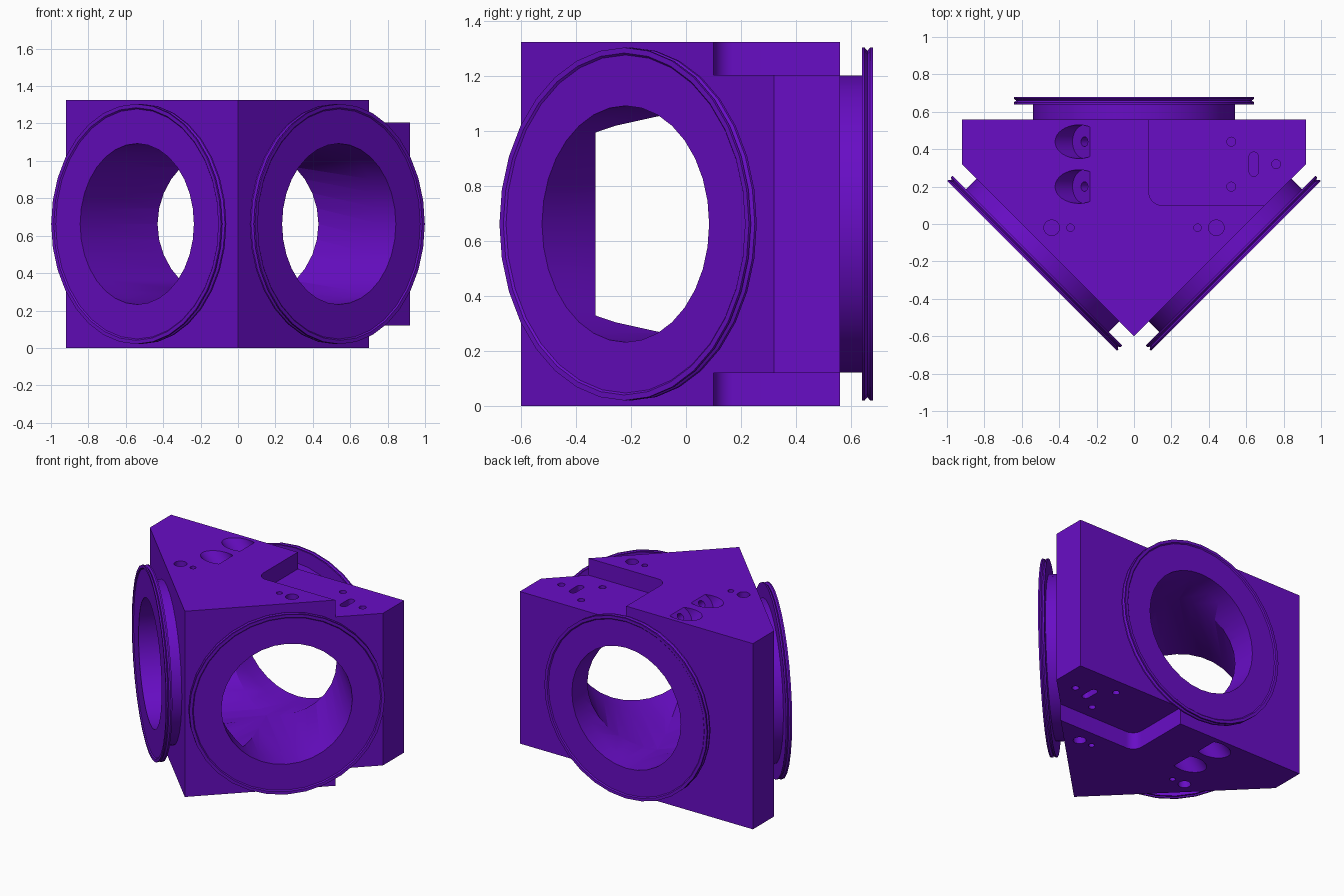
import bpy, bmesh, math
from mathutils import Vector

cube = bpy.data.objects.get("Cube")
if cube:
    bpy.data.objects.remove(cube, do_unlink=True)

H = 1.325            # block height
MID = H / 2          # height of the bore axes
STEP = 0.12          # depth of the corner recess
BORE = 0.43
SEG = 32

purple = bpy.data.materials.new("purple")
purple.use_nodes = True
colour = (0.138, 0.004, 0.56, 1)
purple.diffuse_color = colour
purple.node_tree.nodes["Principled BSDF"].inputs["Base Color"].default_value = colour


def make_object(name, bm):
    bmesh.ops.recalc_face_normals(bm, faces=bm.faces[:])
    mesh = bpy.data.meshes.new(name)
    bm.to_mesh(mesh)
    bm.free()
    mesh.materials.append(purple)
    ob = bpy.data.objects.new(name, mesh)
    bpy.context.collection.objects.link(ob)
    return ob


def prism(name, outline, z0, z1):
    """Extrude a flat outline between two heights."""
    bm = bmesh.new()
    face = bm.faces.new([bm.verts.new((x, y, z0)) for x, y in outline])
    top = bmesh.ops.extrude_face_region(bm, geom=[face])["geom"]
    verts = [g for g in top if isinstance(g, bmesh.types.BMVert)]
    bmesh.ops.translate(bm, verts=verts, vec=(0, 0, z1 - z0))
    return make_object(name, bm)


def lathe(name, profile, origin, axis, seg=SEG, caps=False):
    """Spin (radius, distance) points around an axis."""
    bm = bmesh.new()
    rings = [[bm.verts.new((r * math.cos(2 * math.pi * i / seg),
                            r * math.sin(2 * math.pi * i / seg), d))
              for i in range(seg)] for r, d in profile]
    for a, b in zip(rings, rings[1:]):
        for i in range(seg):
            j = (i + 1) % seg
            bm.faces.new((a[i], a[j], b[j], b[i]))
    if caps:
        bm.faces.new(rings[0][::-1])
        bm.faces.new(rings[-1])
    rot = Vector(axis).to_track_quat('Z', 'Y').to_matrix()
    bmesh.ops.rotate(bm, verts=bm.verts[:], cent=(0, 0, 0), matrix=rot)
    bmesh.ops.translate(bm, verts=bm.verts[:], vec=origin)
    return make_object(name, bm)


def rod(r, origin, axis, d0, d1, seg=SEG):
    return lathe("cutter", [(r, d0), (r, d1)], origin, axis, seg, True)


def cut(target, cutter):
    mod = target.modifiers.new("cut", 'BOOLEAN')
    mod.operation = 'DIFFERENCE'
    mod.solver = 'EXACT'
    mod.object = cutter
    bpy.context.view_layer.objects.active = target
    bpy.ops.object.modifier_apply(modifier=mod.name)
    bpy.data.objects.remove(cutter, do_unlink=True)


def arc(cx, cy, r, a0, a1, n):
    return [(cx + r * math.cos(math.radians(a0 + (a1 - a0) * i / n)),
             cy + r * math.sin(math.radians(a0 + (a1 - a0) * i / n))) for i in range(n + 1)]


# five-sided block
block = prism("block", [(-0.92, 0.56), (-0.92, 0.32), (0, -0.60), (0.92, 0.32), (0.92, 0.56)], 0, H)

# rounded corner recess, slot, screw holes and angled pockets on top and bottom
recess = arc(0.15, 0.17, 0.07, 180, 270, 8) + [(1.2, 0.10), (1.2, 0.8), (0.08, 0.8)]
slot = arc(0.64, 0.36, 0.025, 0, 180, 8) + arc(0.64, 0.28, 0.025, 180, 360, 8)
for side in (1, -1):
    def level(depth):
        return MID + side * (MID - depth)

    def pocket_span(a, b):
        return sorted((level(a), level(b)))

    cut(block, prism("cutter", recess, *pocket_span(-0.1, STEP)))
    cut(block, prism("cutter", slot, *pocket_span(STEP - 0.05, STEP + 0.06)))
    for x, y, r, depth in [(-0.44, -0.02, 0.042, 0), (0.44, -0.02, 0.042, 0),
                           (-0.34, -0.02, 0.02, 0), (0.34, -0.02, 0.02, 0),
                           (0.52, 0.44, 0.024, STEP), (0.52, 0.20, 0.024, STEP),
                           (0.76, 0.32, 0.024, STEP)]:
        cut(block, rod(r, (x, y, level(depth)), (0, 0, side), -0.06, 0.05, 16))
    for y in (0.20, 0.44):
        floor = (-0.265, y, level(0.03))
        cut(block, rod(0.09, floor, (-1, 0, side), 0, 0.4))
        cut(block, rod(0.026, floor, (-1, 0, side), -0.12, 0.05, 16))

# three meeting bores and their flanges
FLANGE = [(0.54, 0), (0.54, 0.08), (0.642, 0.08), (0.642, 0.09), (0.63, 0.10),
          (0.642, 0.11), (0.642, 0.12), (0.622, 0.12), (0.615, 0.113),
          (BORE, 0.113), (BORE, 0)]
S = math.sqrt(0.5)
centre = (0, 0.32, MID)
parts = [block]
for name, axis, face, inner in [("back", (0, 1, 0), (0, 0.56, MID), -0.65),
                                ("front_left", (S, -S, 0), (0.46, -0.14, MID), 0),
                                ("front_right", (-S, -S, 0), (-0.46, -0.14, MID), 0)]:
    cut(block, rod(BORE, centre, axis, inner, 0.9))
    parts.append(lathe(name + "_flange", FLANGE, face, axis))

# smooth round surfaces, keep edges sharp
bpy.ops.object.select_all(action='DESELECT')
for ob in parts:
    ob.select_set(True)
bpy.context.view_layer.objects.active = block
bpy.ops.object.shade_smooth_by_angle(angle=math.radians(30))
